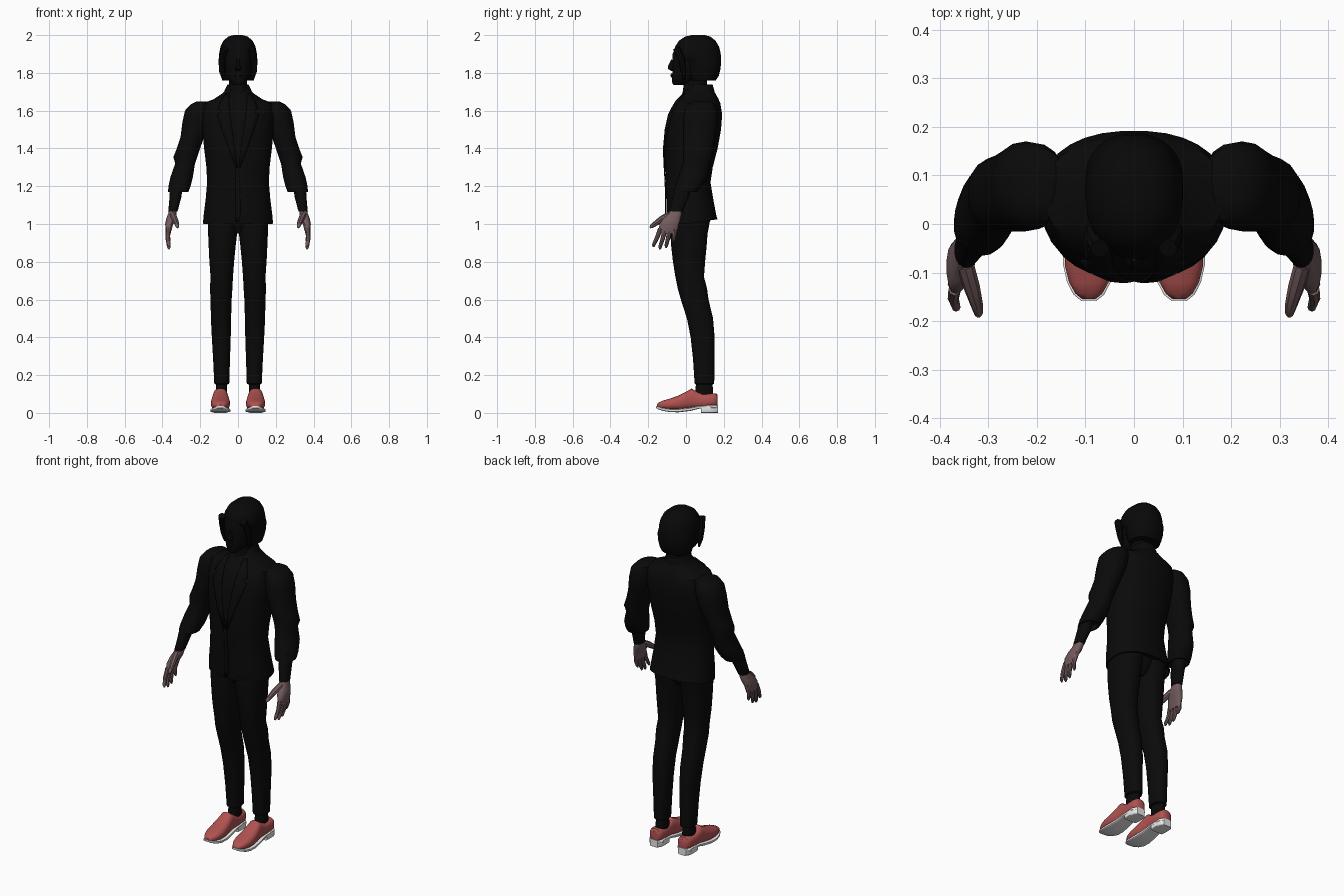
import bpy, bmesh, math
from mathutils import Vector


def material(name, rgb):
    m = bpy.data.materials.new(name)
    m.diffuse_color = (*rgb, 1)
    return m


BLACK = material("black cloth", (0.003, 0.003, 0.003))
DARK = material("dark hair", (0.0025, 0.0025, 0.0025))
SKIN = material("skin", (0.17, 0.105, 0.11))
RED = material("red leather", (0.43, 0.085, 0.08))
WHITE = material("white rubber", (0.8, 0.8, 0.8))


def finish(name, bm, mat, mirror=False, angle=40):
    bmesh.ops.recalc_face_normals(bm, faces=bm.faces[:])
    me = bpy.data.meshes.new(name)
    bm.to_mesh(me)
    bm.free()
    me.materials.append(mat)
    ob = bpy.data.objects.new(name, me)
    bpy.context.collection.objects.link(ob)
    bpy.ops.object.select_all(action='DESELECT')
    ob.select_set(True)
    bpy.context.view_layer.objects.active = ob
    bpy.ops.object.shade_smooth_by_angle(angle=math.radians(angle))
    if mirror:
        ob.modifiers.new("Mirror", 'MIRROR').use_mirror_merge = False
    return ob


def skin_rings(bm, rings):
    vs = [[bm.verts.new(p) for p in r] for r in rings]
    n = len(vs[0])
    for a, b in zip(vs, vs[1:]):
        for i in range(n):
            bm.faces.new((a[i], a[(i + 1) % n], b[(i + 1) % n], b[i]))
    bm.faces.new(vs[0])
    bm.faces.new(vs[-1])


def loft(name, rows, mat, e=2.2, n=20, axis='z', mirror=False):
    """Rows are (position, min a, max a, min b, max b) along the axis."""
    bm = bmesh.new()
    rings = []
    for t, a0, a1, b0, b1 in rows:
        ring = []
        for i in range(n):
            q = 2 * math.pi * (i + 0.5) / n
            c, s = math.cos(q), math.sin(q)
            a = (a0 + a1) / 2 + (a1 - a0) / 2 * math.copysign(abs(c) ** (2 / e), c)
            b = (b0 + b1) / 2 + (b1 - b0) / 2 * math.copysign(abs(s) ** (2 / e), s)
            ring.append((a, b, t) if axis == 'z' else (a, t, b))
        rings.append(ring)
    skin_rings(bm, rings)
    return finish(name, bm, mat, mirror)


def centred(rows):
    return [(z, -r, r, y0, y1) for z, r, y0, y1 in rows]


def tube(name, pts, mat, n=8):
    """Tapered tube through (x, y, z, radius) points, mirrored."""
    bm = bmesh.new()
    ps = [Vector(p[:3]) for p in pts]
    rings = []
    for k, p in enumerate(ps):
        d = (ps[min(k + 1, len(ps) - 1)] - ps[max(k - 1, 0)]).normalized()
        u = d.cross(Vector((1, 0, 0))).normalized()
        w = d.cross(u)
        rings.append([p + pts[k][3] * (u * math.cos(2 * math.pi * i / n) +
                      w * math.sin(2 * math.pi * i / n)) for i in range(n)])
    skin_rings(bm, rings)
    return finish(name, bm, mat, True)


# Jacket body, last ring turned up inside the hem
TORSO = [(1.72, .055, .0, .135), (1.69, .085, -.02, .157), (1.66, .13, -.045, .173),
         (1.64, .185, -.06, .182), (1.58, .195, -.09, .192), (1.5, .19, -.107, .186),
         (1.4, .18, -.115, .168), (1.3, .168, -.112, .142), (1.22, .164, -.107, .13),
         (1.13, .172, -.105, .145), (1.05, .182, -.105, .16), (1.0, .186, -.1, .167)]
jacket = loft("jacket", centred(TORSO + [(1.0, .178, -.092, .158), (1.04, .17, -.085, .15)]),
              BLACK, 2.3, 32)
for v in jacket.data.vertices:          # hem rises toward the back
    if v.co.z < 1.01 and v.co.y > 0:
        v.co.z += 0.15 * v.co.y


def front_y(x, z):
    """Front surface of the jacket at x, z."""
    for hi, lo in zip(TORSO, TORSO[1:]):
        if lo[0] <= z <= hi[0]:
            f = (z - lo[0]) / (hi[0] - lo[0])
            r, y0, y1 = (lo[i] + (hi[i] - lo[i]) * f for i in (1, 2, 3))
            k = max(0, 1 - min(1, abs(x) / r) ** 2.3) ** (1 / 2.3)
            return (y0 + y1) / 2 - (y1 - y0) / 2 * k
    return 0


def strip(name, rows, thick, mirror):
    """Cloth strip lying on the jacket front, rows are (z, inner x, outer x)."""
    bm = bmesh.new()
    grid = []
    for z, xa, xb in rows:
        xs = [xa + (xb - xa) * i / 3 for i in range(4)]
        grid.append([bm.verts.new((x, front_y(x, z) - 0.003, z)) for x in xs])
    for a, b in zip(grid, grid[1:]):
        for i in range(3):
            bm.faces.new((a[i], b[i], b[i + 1], a[i + 1]))
    ob = finish(name, bm, BLACK, mirror)
    ob.modifiers.new("Solidify", 'SOLIDIFY').thickness = thick
    ob.modifiers["Solidify"].offset = 0
    return ob


# Lapels and front overlap
strip("lapel", [(1.69, .045, .062), (1.65, .048, .09), (1.61, .045, .105), (1.595, .043, .085),
                (1.58, .042, .11), (1.5, .032, .085), (1.4, .017, .05), (1.3, .001, .012)],
      .008, True)
strip("front_overlap", [(1.3, -.012, .0), (1.22, -.012, .008), (1.13, -.012, .012),
                        (1.05, -.012, .012), (1.01, -.012, .005)], .006, False)

# Collar and neck
loft("collar", centred([(1.735, .048, .03, .132), (1.738, .056, .015, .142),
                        (1.70, .075, -.01, .152), (1.675, .085, -.02, .15)]), BLACK)
loft("neck", centred([(1.80, .05, -.01, .11), (1.74, .047, -.012, .112),
                      (1.69, .055, -.02, .12)]), DARK)

# Sleeves, with the last rings turned up inside the cuff
loft("sleeve", [(1.648, .16, .22, .04, .13), (1.633, .14, .252, .005, .155),
                (1.6, .14, .282, -.01, .168), (1.54, .15, .295, -.015, .17),
                (1.46, .178, .305, -.015, .158), (1.4, .2, .325, -.015, .145),
                (1.355, .215, .343, -.015, .138), (1.32, .227, .333, -.018, .128),
                (1.25, .238, .358, -.04, .115), (1.2, .25, .369, -.058, .085),
                (1.17, .262, .371, -.066, .06), (1.17, .27, .363, -.058, .052),
                (1.2, .27, .36, -.05, .05)], BLACK, 2.2, 18, mirror=True)
loft("shirt_cuff", [(1.21, .29, .36, -.05, .035), (1.14, .3, .363, -.072, .015),
                    (1.065, .32, .37, -.09, -.017)], BLACK, 2.2, 16, mirror=True)

# Hands
loft("palm", [(1.08, .325, .365, -.082, -.024), (1.055, .324, .37, -.094, -.022),
              (1.03, .328, .38, -.12, -.028), (1.0, .343, .386, -.14, -.036),
              (.965, .352, .383, -.146, -.045), (.95, .357, .38, -.14, -.05)],
     SKIN, 2.5, 14, mirror=True)
for nm, yk, yt, zt in (("index_finger", -.135, -.172, .878), ("middle_finger", -.11, -.138, .866),
                       ("ring_finger", -.085, -.105, .874), ("little_finger", -.06, -.066, .905)):
    tube(nm, [(.369, yk, .975, .013), (.372, (yk + yt) / 2, (.975 + zt) / 2, .0115),
              (.366, yt, zt + .01, .009), (.364, yt, zt, .004)], SKIN)
tube("thumb", [(.347, -.085, 1.05, .018), (.334, -.13, 1.025, .017), (.324, -.165, 1.0, .013),
               (.32, -.185, .985, .009), (.32, -.19, .98, .004)], SKIN)

# Trousers and socks
loft("trouser_leg", [(1.06, .0, .16, -.075, .135), (1.0, .0, .161, -.085, .125),
                     (.95, .004, .159, -.084, .115), (.88, .012, .156, -.079, .11),
                     (.8, .02, .152, -.07, .102), (.72, .026, .146, -.057, .096),
                     (.66, .029, .149, -.045, .112), (.6, .033, .146, -.028, .12),
                     (.5, .036, .144, .004, .144), (.4, .038, .139, .024, .152),
                     (.28, .042, .132, .037, .151), (.155, .046, .126, .045, .15),
                     (.15, .055, .117, .054, .141)], BLACK, 2.3, 20, mirror=True)
loft("crotch", centred([(1.04, .1, -.07, .12), (.98, .05, -.06, .1), (.95, .02, -.04, .07)]), BLACK)
loft("sock", [(.2, .058, .115, .058, .138), (.08, .058, .118, .045, .145)], BLACK, 2.2, 14,
     mirror=True)


def shoe_rows(rows):
    return [(y, .093 - w, .093 + w, z0, z1) for y, w, z0, z1 in rows]


# Shoes
loft("shoe", shoe_rows([(-.154, .014, .028, .044), (-.143, .028, .024, .056),
                        (-.12, .041, .02, .066), (-.085, .05, .016, .076),
                        (-.04, .05, .014, .092), (0, .045, .016, .112), (.03, .04, .02, .13),
                        (.055, .04, .024, .114), (.09, .041, .026, .101), (.14, .041, .03, .104),
                        (.16, .034, .03, .103), (.168, .022, .035, .095)]),
     RED, 2.6, 20, 'y', True)
loft("sole", shoe_rows([(-.158, .016, .026, .036), (-.145, .032, .018, .032),
                        (-.12, .045, .01, .026), (-.085, .053, .004, .022),
                        (-.04, .053, .003, .022), (.02, .046, .01, .028), (.07, .042, .022, .037),
                        (.15, .043, .024, .042), (.168, .028, .024, .042)]),
     WHITE, 6, 16, 'y', True)
loft("heel", shoe_rows([(.08, .041, 0, .038), (.12, .043, 0, .042), (.15, .041, 0, .042),
                        (.17, .026, 0, .042)]), WHITE, 7, 16, 'y', True)

# Head, nose, brow and hair
loft("face", centred([(1.735, .022, -.066, -.02), (1.745, .036, -.073, .03),
                      (1.77, .055, -.074, .07), (1.8, .068, -.073, .11), (1.85, .076, -.07, .13),
                      (1.9, .08, -.072, .14), (1.95, .07, -.045, .13)]), DARK, 2.3, 24)
loft("nose", centred([(1.87, .008, -.078, -.05), (1.835, .012, -.096, -.05),
                      (1.82, .017, -.094, -.05), (1.81, .012, -.078, -.05)]), DARK, 2, 10)
loft("lips", centred([(1.797, .012, -.079, -.05), (1.787, .022, -.082, -.05),
                      (1.775, .014, -.079, -.05)]), DARK, 2, 10)
loft("hair", centred([(2.0, .025, .03, .1), (1.992, .052, -.005, .13), (1.97, .078, -.038, .157),
                      (1.94, .093, -.058, .175), (1.905, .1, -.066, .184),
                      (1.88, .101, -.055, .186), (1.86, .101, -.01, .187),
                      (1.82, .098, -.005, .183), (1.785, .091, .005, .174),
                      (1.76, .084, .02, .158), (1.765, .07, .03, .145)]), DARK, 2.2, 28)
# Side locks framing the face
tube("side_lock", [(.07, -.05, 1.93, .02), (.085, -.025, 1.87, .018), (.086, -.012, 1.81, .015),
                   (.078, -.01, 1.765, .006)], DARK)
